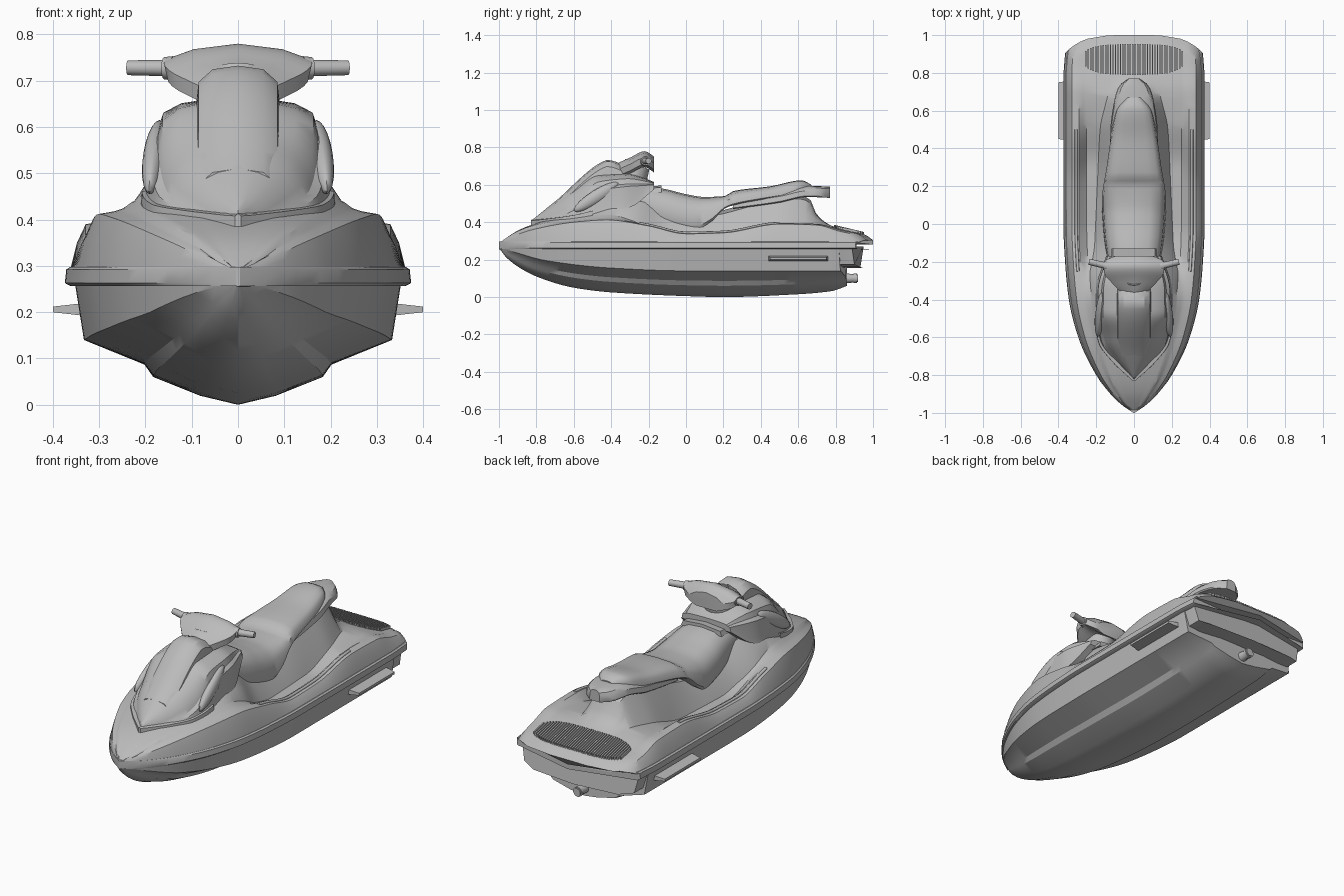
import bpy, bmesh, math
from mathutils import Vector, Matrix

old = bpy.data.objects.get("Cube")
if old:
    bpy.data.objects.remove(old, do_unlink=True)

grey = bpy.data.materials.new("plain grey")
grey.use_nodes = True
grey.diffuse_color = (0.5, 0.5, 0.5, 1)
grey.node_tree.nodes["Principled BSDF"].inputs["Base Color"].default_value = grey.diffuse_color


def finish(name, bm, angle=32):
    bmesh.ops.remove_doubles(bm, verts=bm.verts, dist=0.0004)
    bmesh.ops.recalc_face_normals(bm, faces=bm.faces)
    mesh = bpy.data.meshes.new(name)
    bm.to_mesh(mesh)
    bm.free()
    mesh.materials.append(grey)
    obj = bpy.data.objects.new(name, mesh)
    bpy.context.scene.collection.objects.link(obj)
    bpy.ops.object.select_all(action="DESELECT")
    bpy.context.view_layer.objects.active = obj
    obj.select_set(True)
    bpy.ops.object.shade_smooth_by_angle(angle=math.radians(angle))
    return obj


def keyed(*keys):
    """Smooth curve through (y, value) keys without overshoot."""
    slopes = [(b[1] - a[1]) / (b[0] - a[0]) for a, b in zip(keys, keys[1:])]
    tan = [slopes[0]]
    for a, b in zip(slopes, slopes[1:]):
        tan.append(2 * a * b / (a + b) if a * b > 0 else 0)
    tan.append(slopes[-1])

    def value(y):
        i = max(0, min(len(slopes) - 1, sum(k[0] <= y for k in keys) - 1))
        (a, p), (b, q) = keys[i], keys[i + 1]
        h = b - a
        t = max(0, min(1, (y - a) / h))
        u = 1 - t
        return (p * u * u * (1 + 2 * t) + q * t * t * (3 - 2 * t)
                + h * t * u * (u * tan[i] - t * tan[i + 1]))
    return value


def loft(name, start, end, count, half, warp=None, angle=32):
    """Skin mirrored half sections, each from centre line to centre line."""
    bm = bmesh.new()
    rings = []
    for i in range(count + 1):
        y = start + (end - start) * i / count
        pts = half(y)
        pts = pts + [(-x, z) for x, z in pts[-2:0:-1]]
        rings.append([bm.verts.new((x, warp(x, y) if warp else y, z)) for x, z in pts])
    for a, b in zip(rings, rings[1:]):
        for j in range(len(a)):
            k = (j + 1) % len(a)
            bm.faces.new((a[j], a[k], b[k], b[j]))
    bm.faces.new(rings[0])
    bm.faces.new(rings[-1])
    return finish(name, bm, angle)


def tube(name, a, b, r1, r2, sides=12):
    a, b = Vector(a), Vector(b)
    bm = bmesh.new()
    turn = (b - a).to_track_quat("Z", "Y").to_matrix().to_4x4()
    bmesh.ops.create_cone(bm, cap_ends=True, segments=sides, radius1=r1, radius2=r2,
                          depth=(b - a).length, matrix=Matrix.Translation((a + b) / 2) @ turn)
    return finish(name, bm)


# Shared plan outline, with a rounded stern
beam = keyed((-1, .004), (-.95, .075), (-.9, .125), (-.8, .2), (-.6, .295), (-.4, .345),
             (-.2, .365), (0, .374), (.8, .374), (1, .365))


def stern(x, y):
    t = max(0, min(1, (y - .7) / .3))
    return y - .1 * t * (x / .37) ** 4


# Hull with chines
keel = keyed((-1, .262), (-.95, .2), (-.8, .11), (-.6, .05), (-.4, .025), (0, .005),
             (.2, 0), (.6, .015), (.78, .032), (.86, .06))
chine = keyed((-1, .265), (-.9, .235), (-.75, .195), (-.4, .155), (0, .14), (.86, .14))


def hull(y):
    w, k, c = beam(y), keel(y), chine(y)
    shape = [(0, 0), (.22, .14), (.49, .43), (.54, .62), (.89, 1)]
    return [(w * x, k + (c - k) * z) for x, z in shape] + [(w * .945, .27), (0, .27)]


loft("hull", -1, .86, 50, hull, stern)
loft("transom", .6, .95, 14, lambda y: [
    (0, .155), (.25, .16), (.325, .175), (beam(y) * .94, .27), (0, .27)], stern)

# Bumper rail around the seam
loft("bumper_rail", -1, 1, 60, lambda y: [
    (0, .255), (beam(y) * .97, .257), (beam(y), .263), (beam(y) * .992, .292),
    (beam(y) * .97, .298), (0, .298)], stern)

# Deck with gunwales, footwells and seat pedestal
gunwale = keyed((-1, .285), (-.9, .335), (-.8, .365), (-.6, .4), (-.42, .412), (-.2, .38),
                (0, .338), (.2, .343), (.5, .39), (.7, .385), (.85, .352), (.95, .332), (1, .3))
floor = keyed((-1, .286), (-.9, .35), (-.8, .385), (-.6, .42), (-.42, .438), (-.3, .41),
              (-.15, .34), (0, .308), (.3, .31), (.55, .37), (.7, .385), (.85, .355),
              (.95, .335), (1, .302))
spine = keyed((-1, .288), (-.9, .355), (-.8, .395), (-.6, .45), (-.4, .52), (-.25, .53), (-.1, .47),
              (.1, .45), (.4, .52), (.6, .545), (.66, .525), (.7, .44), (.77, .385), (.85, .359),
              (.95, .338), (1, .304))
pedestal = keyed((-1, .45), (-.5, .56), (-.35, .58), (-.1, .46), (.2, .42), (.5, .38),
                 (.75, .25), (1, .3))


def deck(y):
    w, g, f, c, p = beam(y), gunwale(y), floor(y), spine(y), pedestal(y)
    mid = f + (c - f) * .45
    return [(0, .28), (w * .97, .29), (w * .93, .29 + (g - .29) * .6), (w * .88, g),
            (w * .78, g + .006), (w * .72, (g + f) / 2), (w * .67, f),
            (w * min(p + .1, .65), f + .003), (w * p, mid),
            (w * p * .7, c - (c - f) * .12), (0, c)]


loft("deck", -1, 1, 72, deck, stern)

# Front cowl: steep-edged at the nose, flatter towards the dash
cowl_top = keyed((-.82, .415), (-.6, .585), (-.47, .66), (-.32, .665), (-.17, .615))
cowl_low = keyed((-.82, .38), (-.6, .41), (-.4, .46), (-.3, .48), (-.17, .575))
cowl_wide = keyed((-.82, .006), (-.72, .105), (-.62, .172), (-.5, .192), (-.35, .19), (-.17, .14))
cowl_drop = keyed((-.82, .6), (-.62, .5), (-.46, .2), (-.17, .15))


def cowl(y):
    t, b, w, e = cowl_top(y), cowl_low(y), cowl_wide(y), cowl_drop(y)
    h = t - b
    return [(0, t), (w * .35, t - h * e * .14), (w * .65, t - h * e * .42), (w * .85, t - h * e),
            (w * .9, t - h * (e + .15)), (w, t - h * (e + .22)), (w * 1.03, t - h * .85),
            (w * 1.06, b), (0, b)]


loft("front_cowl", -.82, -.17, 30, cowl)

# Raised screen on the cowl
screen_top = keyed((-.7, .51), (-.45, .722), (-.42, .733), (-.3, .69))
loft("screen", -.7, -.3, 16, lambda y: [
    (0, screen_top(y)), (.055, screen_top(y) - .008), (.085, screen_top(y) - .035),
    (.096, cowl_top(y) - .06), (0, cowl_top(y) - .06)])

# V-shaped lip under the cowl nose
loft("cowl_lip", -.83, -.5, 16, lambda y: [
    (0, cowl_low(y) + .033), (cowl_wide(y + .01) * 1.08, cowl_low(y) + .028),
    (cowl_wide(y + .01) * 1.1, cowl_low(y) - .02), (0, cowl_low(y) - .02)])

# Cushion and grab tail
seat_top = keyed((-.3, .6), (-.2, .592), (-.1, .575), (0, .55), (.1, .535), (.21, .54),
                 (.25, .566), (.45, .592), (.62, .624), (.67, .6))
seat_low = keyed((-.3, .48), (-.2, .44), (-.05, .385), (.06, .365), (.13, .4), (.22, .48),
                 (.4, .52), (.67, .56))
seat_wide = keyed((-.3, .13), (-.2, .14), (-.05, .16), (.12, .17), (.3, .145), (.5, .115),
                  (.6, .095), (.67, .04))
tail_top = keyed((.25, .53), (.5, .565), (.65, .595), (.77, .59))
tail_wide = keyed((.25, .13), (.5, .125), (.65, .105), (.73, .08), (.77, .03))


def cushion(top, low, wide):
    def half(y):
        t, b, w = top(y), low(y), wide(y)
        h = t - b
        return [(0, t), (w * .5, t - h * .04), (w * .8, t - h * .18), (w * .95, t - h * .45),
                (w, b + h * .1), (w * .94, b), (0, b)]
    return half


loft("seat", -.3, .67, 44, cushion(seat_top, seat_low, seat_wide), angle=40)
loft("grab_tail", .25, .77, 20, cushion(tail_top, lambda y: tail_top(y) - .06, tail_wide))

# Steering pad, neck and dash
pad_top = keyed((-.38, .71), (-.3, .745), (-.22, .78), (-.17, .75))
pad_wide = keyed((-.38, .05), (-.32, .11), (-.25, .16), (-.2, .16), (-.17, .1))
loft("steering_pad", -.38, -.17, 12, lambda y: [
    (0, pad_top(y)), (pad_wide(y) * .6, pad_top(y) - .012), (pad_wide(y), pad_top(y) - .035),
    (pad_wide(y) * .95, pad_top(y) - .07), (pad_wide(y) * .6, pad_top(y) - .085),
    (0, pad_top(y) - .085)])
tube("steering_neck", (0, -.3, .62), (0, -.26, .71), .09, .07, 16)
loft("dash_lip", -.2, -.13, 4, lambda y: [(0, .61 + y * .1), (.11, .6 + y * .1), (.12, .56), (0, .56)])

# Side parts, once for each side
for side, s in (("left", 1), ("right", -1)):
    tube(side + "_grip", (s * .13, -.225, .727), (s * .238, -.2, .728), .018, .016)
    tube(side + "_grip_collar", (s * .14, -.223, .727), (s * .16, -.218, .727), .026, .024)

    bm = bmesh.new()
    bmesh.ops.create_uvsphere(bm, u_segments=20, v_segments=10, radius=1, matrix=(
        Matrix.Translation((s * .18, -.48, .535)) @ Matrix.Rotation(s * .1, 4, "Z")
        @ Matrix.Rotation(.56, 4, "X") @ Matrix.Diagonal((.025, .14, .036, 1))))
    finish(side + "_air_duct", bm)

    # Tapered stabiliser fin
    bm = bmesh.new()
    bmesh.ops.create_cube(bm, size=1)
    for v in bm.verts:
        outer = v.co.x * s > 0
        v.co = (s * (.4 if outer else .33), .6 + v.co.y * (.3 if outer else .32),
                .206 + v.co.z * (.012 if outer else .028))
    finish(side + "_stabiliser", bm)

    # Raised bead along the gunwale
    curve = bpy.data.curves.new(side + "_gunwale_bead", "CURVE")
    curve.dimensions = "3D"
    curve.bevel_depth = .008
    curve.bevel_resolution = 2
    curve.use_fill_caps = True
    line = curve.splines.new("POLY")
    line.points.add(15)
    for i, point in enumerate(line.points):
        y = -.25 + .05 * i
        point.co = (s * beam(y) * .82, y, gunwale(y) + .004, 1)
    curve.materials.append(grey)
    bpy.context.scene.collection.objects.link(bpy.data.objects.new(curve.name, curve))

# Ribbed boarding mat
bm = bmesh.new()
ribs = 40
for i in range(ribs):
    x = -.255 + .51 * i / (ribs - 1)
    reach = .09 * (1 - (x / .275) ** 4) ** .5
    ends = [.88 - reach, .88 + reach * .8]
    box = bmesh.ops.create_cube(bm, size=1)["verts"]
    for v in box:
        y = ends[v.co.y > 0]
        v.co = (x + v.co.x * .007, y, spine(y) + .003 + v.co.z * .014)
finish("boarding_mat", bm)

# Jet outlet below the transom
tube("jet_nozzle", (0, .8, .1), (0, .92, .1), .032, .02, 14)
tube("nozzle_ring", (0, .895, .1), (0, .915, .1), .026, .026, 14)
